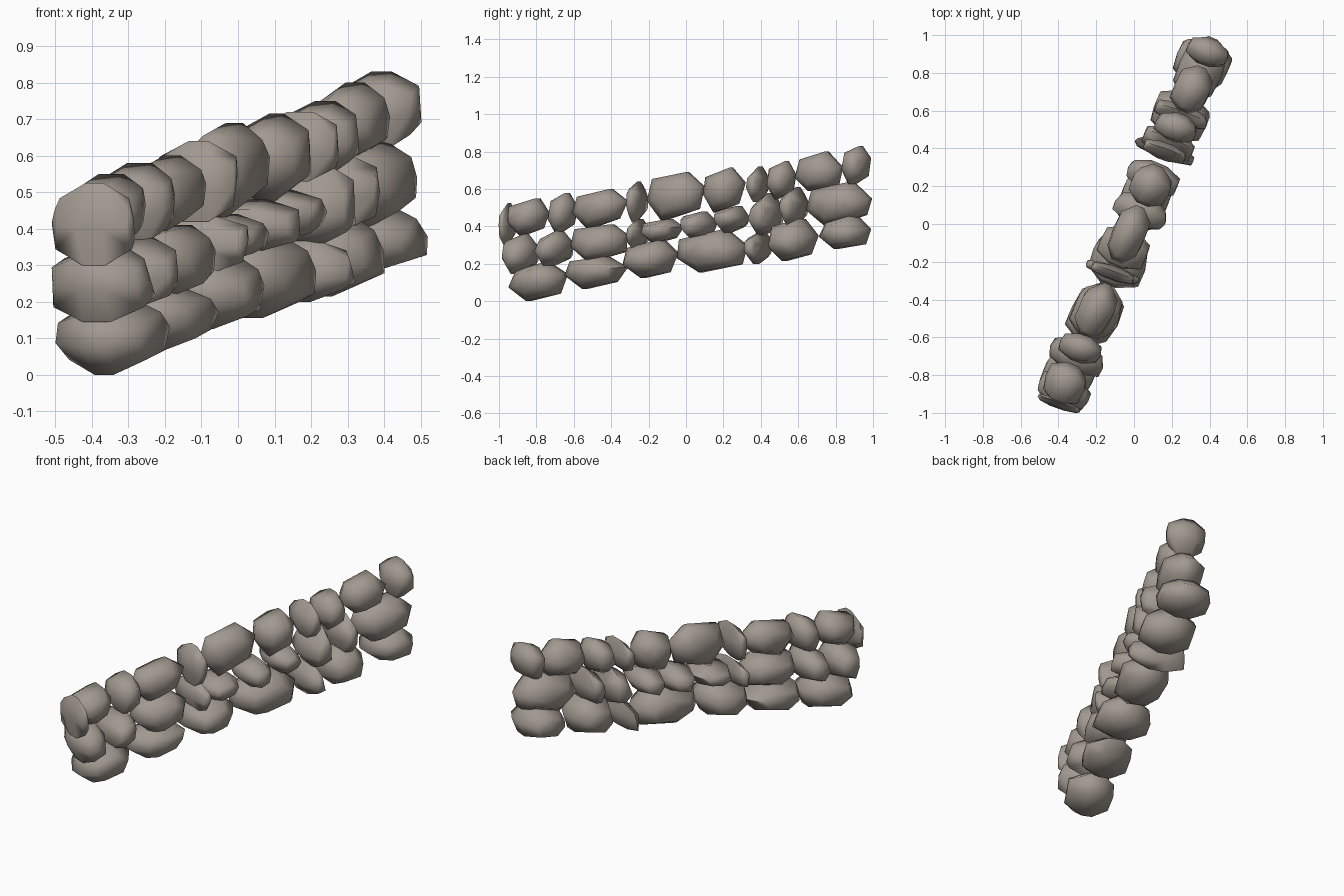
import bpy, bmesh, math, random
from mathutils import Vector, Matrix

cube = bpy.data.objects.get("Cube")
if cube:
    bpy.data.objects.remove(cube, do_unlink=True)

random.seed(4)
SLOPE = 0.43                       # sideways run of the wall along y

stone = bpy.data.materials.new("warm grey stone")
stone.use_nodes = True
colour = (0.36, 0.32, 0.28, 1)
stone.diffuse_color = colour
stone.node_tree.nodes["Principled BSDF"].inputs["Base Color"].default_value = colour

# Stone outline (along the wall, up) and its swelling through the thickness
OUTLINE = [(-1, -.25), (-.8, .6), (.4, 1), (1, .3), (.75, -.6), (-.4, -1)]
RINGS = [(-1, .62), (-.3, 1), (.3, 1), (1, .62)]


def add_stone(name, lo, hi, turn):
    """Faceted lump lying in the wall line, sized to fill its slot."""
    bm = bmesh.new()
    shape = [(a + random.uniform(-.08, .08), b + random.uniform(-.1, .1)) for a, b in OUTLINE]
    for depth, size in RINGS:
        for a, b in shape:
            bm.verts.new((depth + random.uniform(-.1, .1), a * size, b * size))
    for side in (-1, 1):
        bm.verts.new((side * 1.1, 0, 0))
    hull = bmesh.ops.convex_hull(bm, input=bm.verts[:])
    inner = [g for g in hull["geom_interior"] if isinstance(g, bmesh.types.BMVert)]
    bmesh.ops.delete(bm, geom=inner, context='VERTS')
    bmesh.ops.recalc_face_normals(bm, faces=bm.faces[:])

    # Find the length and thickness that fill the slot once the stone is turned
    spin = Matrix.Rotation(turn, 3, 'Z')
    size = (hi - lo) / 2
    for step in range(25):
        placed = [spin @ (v.co * size) for v in bm.verts]
        low = Vector([min(p[k] for p in placed) for k in range(3)])
        high = Vector([max(p[k] for p in placed) for k in range(3)])
        for k in range(3):
            size[k] = max(size[k] * ((hi - lo)[k] / (high - low)[k]) ** .7, .025)
    shift = (lo + hi) / 2 - (low + high) / 2
    for v, p in zip(bm.verts, placed):
        v.co = p + shift

    mesh = bpy.data.meshes.new(name)
    bm.to_mesh(mesh)
    bm.free()
    mesh.materials.append(stone)
    obj = bpy.data.objects.new(name, mesh)
    bpy.context.collection.objects.link(obj)
    bpy.ops.object.select_all(action='DESELECT')
    obj.select_set(True)
    bpy.context.view_layer.objects.active = obj
    bpy.ops.object.shade_smooth_by_angle(angle=math.radians(75))


# Courses: half thickness, then (start, end, bottom, top) of each stone
COURSES = {
    "bottom": (.157, [(-.95, -.63, 0, .21), (-.65, -.31, .065, .24), (-.34, -.04, .125, .33),
                      (-.05, .33, .155, .385), (.31, .46, .2, .375), (.44, .71, .215, .44),
                      (.71, .99, .28, .465)]),
    "middle": (.142, [(-.985, -.78, .145, .36), (-.81, -.6, .18, .38), (-.62, -.31, .21, .41),
                      (-.32, -.19, .28, .44), (-.24, -.01, .31, .44), (-.03, .17, .34, .48),
                      (.15, .34, .36, .51), (.33, .52, .35, .58), (.5, .66, .395, .61),
                      (.64, .995, .4, .64)]),
    "top": (.114, [(-1, -.9, .3, .525), (-.96, -.73, .35, .55), (-.74, -.58, .36, .58),
                   (-.61, -.31, .385, .6), (-.32, -.2, .42, .64), (-.21, .1, .43, .69),
                   (.09, .32, .475, .715), (.32, .45, .53, .72), (.43, .59, .545, .75),
                   (.58, .84, .59, .8), (.83, .99, .615, .83)]),
}
for course, (thick, slots) in COURSES.items():
    for n, (y0, y1, z0, z1) in enumerate(slots):
        x = max(SLOPE * (y0 + y1) / 2 - 0.003, thick - .51)
        # Long stones follow the wall closely, thin ones sit a little squarer
        turn = -math.atan(SLOPE) * (1 if y1 - y0 > .18 else .85)
        add_stone(f"{course}_stone_{n + 1}", Vector((x - thick, y0, z0)),
                  Vector((x + thick, y1, z1)), turn)
